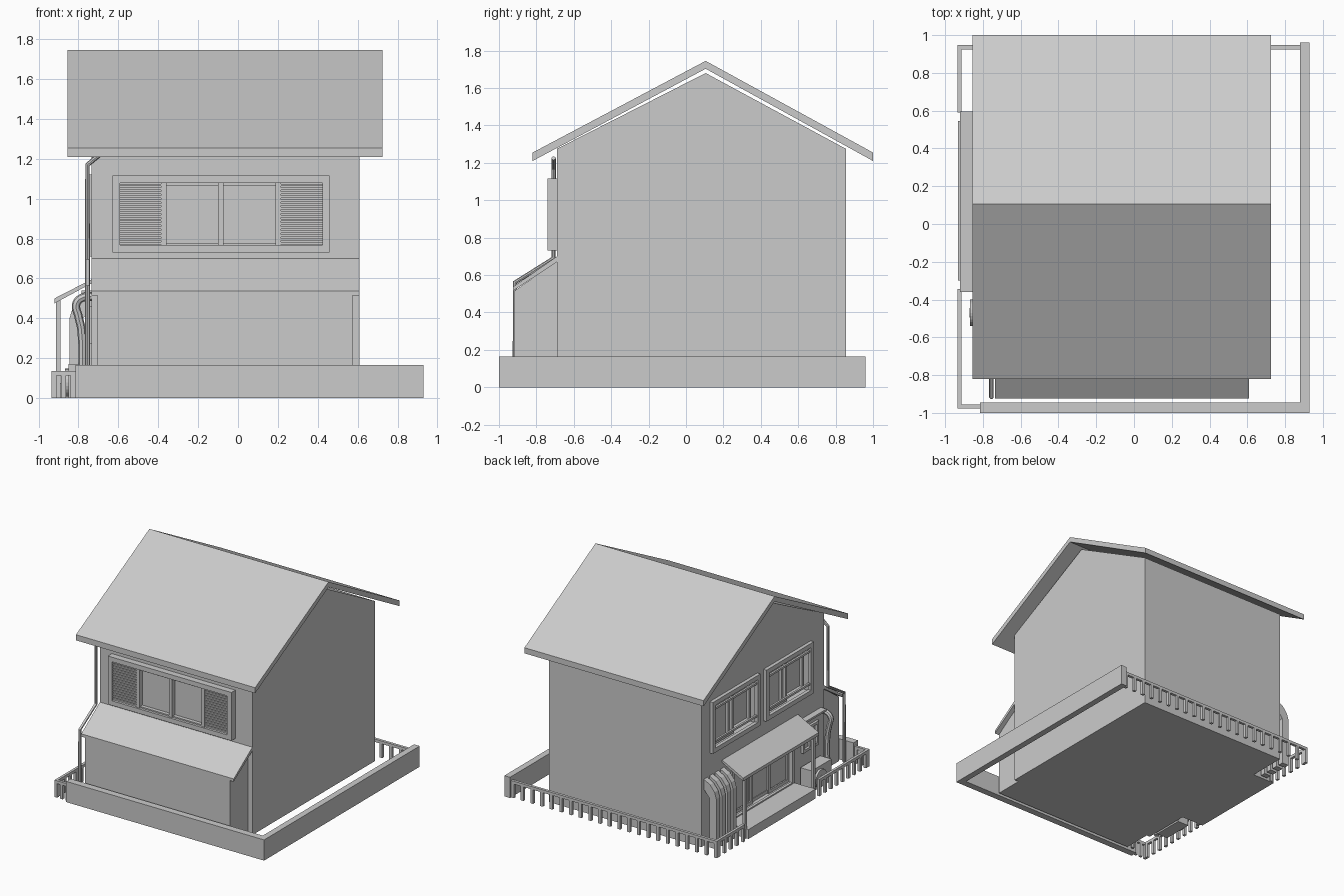
import bpy, bmesh, math
from mathutils import Vector

if "Cube" in bpy.data.objects:
    bpy.data.objects.remove(bpy.data.objects["Cube"])

L, R, F, B = -0.735, 0.61, -0.69, 0.855   # house wall planes


def add(name, bm):
    bmesh.ops.recalc_face_normals(bm, faces=bm.faces)
    me = bpy.data.meshes.new(name)
    bm.to_mesh(me)
    bm.free()
    ob = bpy.data.objects.new(name, me)
    bpy.context.collection.objects.link(ob)
    return ob


def boxes(name, items):
    """One object from boxes given as (x0, x1, y0, y1, z0, z1)."""
    bm = bmesh.new()
    for x0, x1, y0, y1, z0, z1 in items:
        for v in bmesh.ops.create_cube(bm, size=1)['verts']:
            v.co = Vector(((x0 + x1) / 2 + v.co.x * (x1 - x0),
                           (y0 + y1) / 2 + v.co.y * (y1 - y0),
                           (z0 + z1) / 2 + v.co.z * (z1 - z0)))
    return add(name, bm)


def prism(name, pts, a, b, axis):
    """Extrude a profile (other axis, z) from a to b along x or y."""
    bm = bmesh.new()
    put = (lambda p, t: (t, p[0], p[1])) if axis == 'x' else (lambda p, t: (p[0], t, p[1]))
    face = bm.faces.new([bm.verts.new(put(p, a)) for p in pts])
    ext = bmesh.ops.extrude_face_region(bm, geom=[face])['geom']
    d = (b - a, 0, 0) if axis == 'x' else (0, b - a, 0)
    bmesh.ops.translate(bm, vec=d, verts=[g for g in ext if isinstance(g, bmesh.types.BMVert)])
    return add(name, bm)


def tube(name, pts, r, smooth=False):
    cu = bpy.data.curves.new(name, 'CURVE')
    cu.dimensions = '3D'
    cu.bevel_depth, cu.bevel_resolution, cu.use_fill_caps = r, 2, True
    cu.resolution_u = 6
    if smooth:
        s = cu.splines.new('BEZIER')
        s.bezier_points.add(len(pts) - 1)
        for bp, p in zip(s.bezier_points, pts):
            bp.co = p
            bp.handle_left_type = bp.handle_right_type = 'AUTO'
    else:
        s = cu.splines.new('POLY')
        s.points.add(len(pts) - 1)
        for sp, p in zip(s.points, pts):
            sp.co = (*p, 1)
    ob = bpy.data.objects.new(name, cu)
    bpy.context.collection.objects.link(ob)
    bpy.ops.object.select_all(action='DESELECT')
    bpy.context.view_layer.objects.active = ob
    ob.select_set(True)
    bpy.ops.object.convert(target='MESH')
    bpy.ops.object.shade_smooth_by_angle(angle=math.radians(40))


def on_wall(side, u0, u1, z0, z1, d0, d1):
    """Box on the front or left wall; d is the distance outward from it."""
    if side == 'front':
        return (u0, u1, F - d1, F - d0, z0, z1)
    return (L - d1, L - d0, u0, u1, z0, z1)


def frame(side, u0, u1, z0, z1, d0, d1, t):
    return [on_wall(side, u0, u0 + t, z0, z1, d0, d1),
            on_wall(side, u1 - t, u1, z0, z1, d0, d1),
            on_wall(side, u0 + t, u1 - t, z0, z0 + t, d0, d1),
            on_wall(side, u0 + t, u1 - t, z1 - t, z1, d0, d1)]


# house body with gable ends
body = prism("house_body", [(F, 0), (B, 0), (B, 1.275), (0.105, 1.68), (F, 1.275)], L, R, 'x')

# window recesses cut into the walls
left_windows = [(0.15, 0.75), (-0.52, 0.075)]
holes = [on_wall('left', a + .02, b - .02, .73, 1.1, -.06, .05) for a, b in left_windows]
holes.append(on_wall('left', -.28, .46, .08, .44, -.04, .05))
cutter = boxes("recess_cutter", holes)
mod = body.modifiers.new("recesses", 'BOOLEAN')
mod.object, mod.operation, mod.solver = cutter, 'DIFFERENCE', 'EXACT'
bpy.context.view_layer.objects.active = body
bpy.ops.object.modifier_apply(modifier=mod.name)
bpy.data.objects.remove(cutter)

# main roof
prism("main_roof", [(-.82, 1.21), (-.82, 1.255), (.105, 1.745), (1, 1.255), (1, 1.21),
                    (.105, 1.703)], -.855, .725, 'x')

# front extension and its lean-to roof
prism("front_extension", [(F, 0), (F, .675), (-.918, .515), (-.918, 0)], -.705, .573, 'x')
prism("extension_roof", [(F, .67), (F, .7), (-.925, .537), (-.925, .515)], L, R, 'x')

# front window with louvred shutters
boxes("front_window_frame", frame('front', -.63, .46, .73, 1.115, 0, .05, .037))
boxes("front_window_stiles", [on_wall('front', u, u + .028, .76, 1.08, 0, .038)
                              for u in (-.387, -.1, .188)])
boxes("front_window_rails", [on_wall('front', -.36, .19, z, z + .012, 0, .03) for z in (.765, 1.066)])
slats = []
for u in (-.593, .216):
    slats += [on_wall('front', u, u + .207, .77 + i * .0195, .782 + i * .0195, 0, .036)
              for i in range(16)]
boxes("shutter_slats", slats)

# left windows: frame, two sashes and safety rails
for n, (a, b) in enumerate(left_windows):
    m = (a + b) / 2
    parts = frame('left', a, b, .71, 1.12, 0, .028, .035)
    parts += frame('left', m - .02, b - .035, .745, 1.085, -.035, -.012, .022)
    parts += frame('left', a + .035, m + .02, .745, 1.085, -.058, -.036, .022)
    parts += [on_wall('left', a + .03, b - .03, z, z + .016, .004, .02) for z in (.785, 1.045)]
    boxes("left_window_%d" % (n + 1), parts)

# sliding door under the porch
door = frame('left', -.3, .48, .06, .46, -.01, .012, .025)
for a, b, d in ((-.275, -.02, -.02), (-.05, .21, -.035), (.18, .455, -.02)):
    door += frame('left', a, b, .085, .435, d - .012, d, .025)
boxes("sliding_door", door)

# porch slab, roof and posts
boxes("porch_slab", [(-.933, L, -.3, .545, 0, .075)])
prism("porch_roof", [(L, .575), (L, .595), (-.92, .5), (-.92, .475)], -.36, .595, 'y')
boxes("porch_posts", [(-.913, -.89, y, y + .023, 0, .49) for y in (-.325, .535)])

# small side window with a little awning
boxes("small_window", frame('left', -.6, -.4, .27, .46, 0, .02, .022)
      + [on_wall('left', -.51, -.49, .28, .45, 0, .014)])
boxes("small_awning", [(-.785, L, -.65, -.39, .525, .54)])

# outdoor cooling unit with round grille
boxes("cooling_unit", [(-.85, -.75, -.62, -.37, 0, .17)])
bm = bmesh.new()
for r, depth in ((.07, .02), (.025, .026)):
    vs = bmesh.ops.create_cone(bm, cap_ends=True, segments=24, radius1=r, radius2=r, depth=depth)['verts']
    for v in vs:
        v.co = Vector((-.857 + v.co.z, -.47 + v.co.x, .078 + v.co.y))
add("cooling_unit_grille", bm)

# row of service ducts near the back corner
duct = [(L, .53), (-.79, .5), (-.83, .45), (-.845, .4), (-.845, 0), (-.785, 0), (-.785, .39), (L, .45)]
for i in range(4):
    y = .57 + i * .07
    prism("service_duct_%d" % (i + 1), duct, y, y + .045, 'y')

# curved vent pipe and rain downpipe
tube("vent_pipe", [(-.71, -.665, .505), (-.77, -.665, .507), (-.81, -.665, .475), (-.8, -.665, .41),
                   (-.785, -.665, .34), (-.785, -.665, 0.02)], .021, True)
tube("rain_downpipe", [(-.69, -.708, 1.225), (-.755, -.708, 1.17), (-.755, -.708, .69),
                       (-.755, -.915, .56), (-.755, -.915, .01)], .012)

# boundary wall on the front and right
boxes("boundary_wall", [(-.815, .93, -1, -.945, 0, .165), (.88, .93, -.945, .96, 0, .165)])


# picket fence along the back and left
def fence(name, x0, x1, y0, y1, n):
    items = [(x0, x1, y0, y1, .112, .135)]
    along_x = x1 - x0 > y1 - y0
    for i in range(n):
        t = i / (n - 1)
        x = x0 + t * (x1 - x0 - .024) if along_x else x0
        y = y0 if along_x else y0 + t * (y1 - y0 - .024)
        items.append((x, x + (.024 if along_x else x1 - x0),
                      y, y + (y1 - y0 if along_x else .024), 0, .114))
    boxes(name, items)


fence("back_fence", -.935, .88, .925, .947, 22)
fence("left_fence_back", -.935, -.914, .59, .925, 5)
fence("left_fence_front", -.935, -.914, -.955, -.345, 9)
fence("front_fence", -.935, -.815, -.977, -.956, 3)
